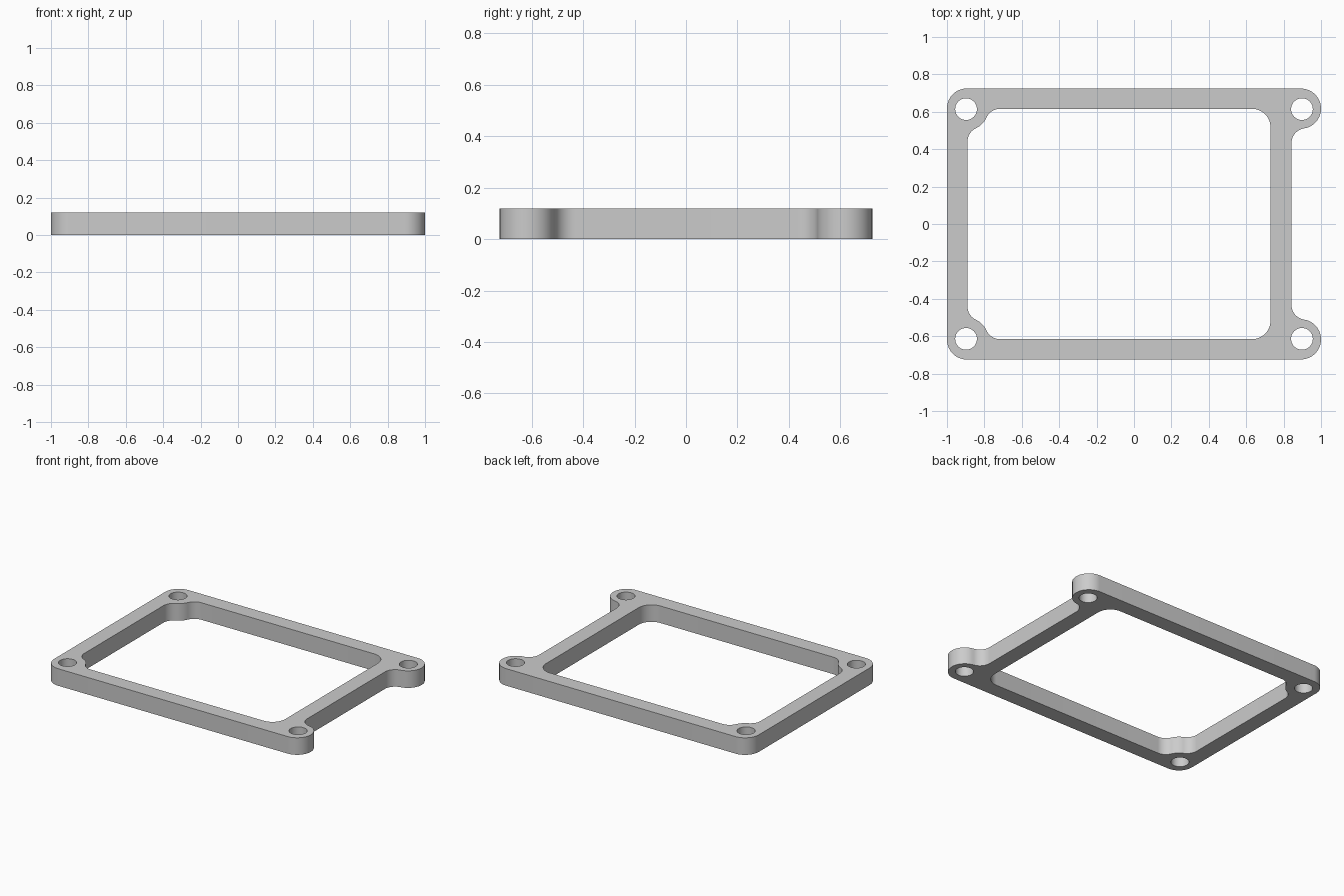
import bpy, bmesh
from math import sin, cos, pi, atan2, sqrt
from mathutils import Vector

cube = bpy.data.objects.get("Cube")
if cube:
    bpy.data.objects.remove(cube)

HEIGHT = 0.12
HALF_Y = 0.725
BOSS = Vector((0.893, 0.617))   # centre of a rounded corner lobe
LOBE, BUMP, FILLET = 0.107, 0.115, 0.08
INNER_Y, INNER_LEFT, INNER_RIGHT, BAR_RIGHT = 0.616, -0.89, 0.73, 0.842


def arc(centre, radius, start, end, steps=14):
    """Points along an arc between two angles."""
    return [Vector((centre[0] + radius * cos(start + (end - start) * i / steps),
                    centre[1] + radius * sin(start + (end - start) * i / steps)))
            for i in range(steps + 1)]


def angle(a, b):
    """Direction from a to b."""
    return atan2(b[1] - a[1], b[0] - a[0])


def mirrored(half):
    """Close a half profile by reflecting it front to back."""
    return half + [Vector((p.x, -p.y)) for p in reversed(half)]


# Outer outline, back half: right bar, fillet, right lobe, left corner
reach = LOBE + FILLET
fx = BAR_RIGHT + FILLET
f = Vector((fx, BOSS.y - sqrt(reach ** 2 - (fx - BOSS.x) ** 2)))
outer = arc(f, FILLET, pi, angle(f, BOSS))
outer += arc(BOSS, LOBE, angle(BOSS, f), pi / 2, 28)
left = Vector((-BOSS.x, BOSS.y))
outer += arc((-1 + LOBE, HALF_Y - LOBE), LOBE, pi / 2, pi)

# Inner opening, back half: plain right corner, bump round the left hole
R = 0.1
inner = arc((INNER_RIGHT - R, INNER_Y - R), R, 0, pi / 2)
reach = BUMP + FILLET
gy = INNER_Y - FILLET
g = Vector((left.x + sqrt(reach ** 2 - (gy - left.y) ** 2), gy))
hx = INNER_LEFT + FILLET
h = Vector((hx, left.y - sqrt(reach ** 2 - (hx - left.x) ** 2)))
inner += arc(g, FILLET, pi / 2, angle(g, left))
inner += arc(left, BUMP, angle(left, g), angle(left, h))
inner += arc(h, FILLET, angle(h, left), pi)

# Screw holes
loops = [mirrored(outer), mirrored(inner)]
for sx in (-1, 1):
    for sy in (-1, 1):
        loops.append(arc((sx * 0.898, sy * 0.614), 0.058, 0, 2 * pi, 40)[:-1])

# Fill the profile and raise it
bm = bmesh.new()
edges = []
for loop in loops:
    verts = [bm.verts.new((p.x, p.y, 0)) for p in loop]
    edges += [bm.edges.new((verts[i - 1], verts[i])) for i in range(len(verts))]
bmesh.ops.remove_doubles(bm, verts=bm.verts[:], dist=0.0005)
bmesh.ops.triangle_fill(bm, edges=bm.edges[:], use_beauty=True, normal=(0, 0, 1))
top = bmesh.ops.extrude_face_region(bm, geom=bm.faces[:], use_keep_orig=True)
bmesh.ops.translate(bm, vec=(0, 0, HEIGHT),
                    verts=[v for v in top["geom"] if isinstance(v, bmesh.types.BMVert)])
bmesh.ops.recalc_face_normals(bm, faces=bm.faces[:])
mesh = bpy.data.meshes.new("gasket_frame")
bm.to_mesh(mesh)
bm.free()
frame = bpy.data.objects.new("gasket_frame", mesh)
bpy.context.collection.objects.link(frame)

# Plain grey material
mat = bpy.data.materials.new("light_grey")
mat.use_nodes = True
grey = (0.6, 0.6, 0.6, 1)
mat.diffuse_color = grey
mat.node_tree.nodes["Principled BSDF"].inputs["Base Color"].default_value = grey
mesh.materials.append(mat)

# Smooth curved walls, sharp rims
bpy.ops.object.select_all(action="DESELECT")
frame.select_set(True)
bpy.context.view_layer.objects.active = frame
bpy.ops.object.shade_smooth_by_angle(angle=pi / 6)
